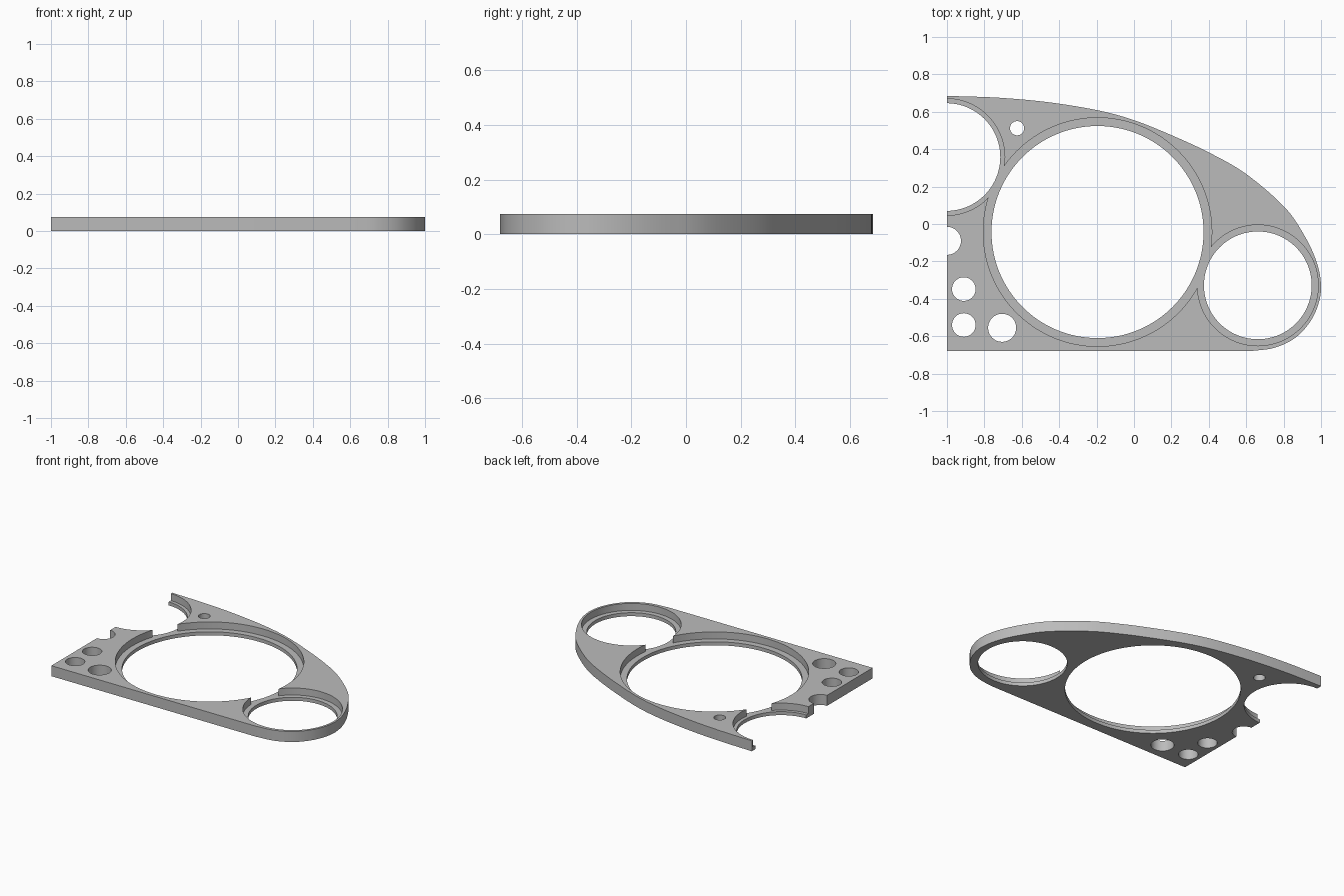
import bpy, bmesh, math
from mathutils import Vector

if "Cube" in bpy.data.objects:
    bpy.data.objects.remove(bpy.data.objects["Cube"], do_unlink=True)

THICK = 0.075
LEDGE = 0.025

grey = bpy.data.materials.new("plain_grey")
grey.use_nodes = True
colour = (0.5, 0.5, 0.5, 1)
grey.diffuse_color = colour
grey.node_tree.nodes["Principled BSDF"].inputs["Base Color"].default_value = colour


def smooth_path(points, steps=8):
    """Rounded path through the points."""
    pts = [Vector(p) for p in points]
    pts = [2 * pts[0] - pts[1]] + pts + [2 * pts[-1] - pts[-2]]
    path = []
    for a, b, c, d in zip(pts, pts[1:], pts[2:], pts[3:]):
        for i in range(steps):
            t = i / steps
            path.append(0.5 * (2 * b + (c - a) * t + (2 * a - 5 * b + 4 * c - d) * t ** 2
                               + (3 * b - a - 3 * c + d) * t ** 3))
    return path + [pts[-2]]


def prism(name, outline, z0, z1):
    """Solid made by extruding a flat outline upwards."""
    bm = bmesh.new()
    face = bm.faces.new([bm.verts.new((x, y, z0)) for x, y in outline])
    top = bmesh.ops.extrude_face_region(bm, geom=[face])["geom"]
    bmesh.ops.translate(bm, vec=(0, 0, z1 - z0),
                        verts=[g for g in top if isinstance(g, bmesh.types.BMVert)])
    bmesh.ops.recalc_face_normals(bm, faces=bm.faces)
    mesh = bpy.data.meshes.new(name)
    bm.to_mesh(mesh)
    bm.free()
    mesh.materials.append(grey)
    obj = bpy.data.objects.new(name, mesh)
    bpy.context.collection.objects.link(obj)
    return obj


def circle(x, y, r):
    n = 128 if r > 0.2 else 48
    return [(x + r * math.cos(math.tau * i / n), y + r * math.sin(math.tau * i / n))
            for i in range(n)]


# Plate outline: straight left and bottom, swept top and round right end
sweep = [(-1, 0.685), (-0.72, 0.675), (-0.45, 0.65), (-0.19, 0.607), (0, 0.555),
         (0.2, 0.475), (0.405, 0.38), (0.6, 0.267), (0.805, 0.09), (0.913, -0.065),
         (0.977, -0.205), (1, -0.33), (0.985, -0.43), (0.94, -0.525), (0.86, -0.61),
         (0.75, -0.662), (0.62, -0.68)]
plate = prism("panel_plate", smooth_path(sweep) + [Vector((-1, -0.68))], 0, THICK)

# Stepped gauge openings: x, y, through radius, recess radius
gauges = [(-0.195, -0.043, 0.567, 0.611),
          (0.662, -0.328, 0.288, 0.323),
          (-1.003, 0.358, 0.288, 0.312)]
# Plain holes: x, y, radius
holes = [(-1, -0.09, 0.075), (-0.91, -0.348, 0.063), (-0.91, -0.54, 0.063),
         (-0.705, -0.555, 0.075), (-0.625, 0.512, 0.038)]

cutters = []
for x, y, r, recess in gauges:
    holes.append((x, y, r))
    cutters.append(prism("recess_cutter", circle(x, y, recess), LEDGE, THICK + 0.1))
for x, y, r in holes:
    cutters.append(prism("hole_cutter", circle(x, y, r), -0.1, THICK + 0.2))

for cutter in cutters:
    cutter.hide_render = True
    cut = plate.modifiers.new("cut", "BOOLEAN")
    cut.operation = "DIFFERENCE"
    cut.solver = "EXACT"
    cut.object = cutter

# Make the cuts permanent and drop the cutters
bpy.ops.object.select_all(action="DESELECT")
plate.select_set(True)
bpy.context.view_layer.objects.active = plate
bpy.ops.object.convert(target="MESH")
for cutter in cutters:
    bpy.data.objects.remove(cutter, do_unlink=True)
bpy.ops.object.shade_smooth_by_angle(angle=math.radians(30))
